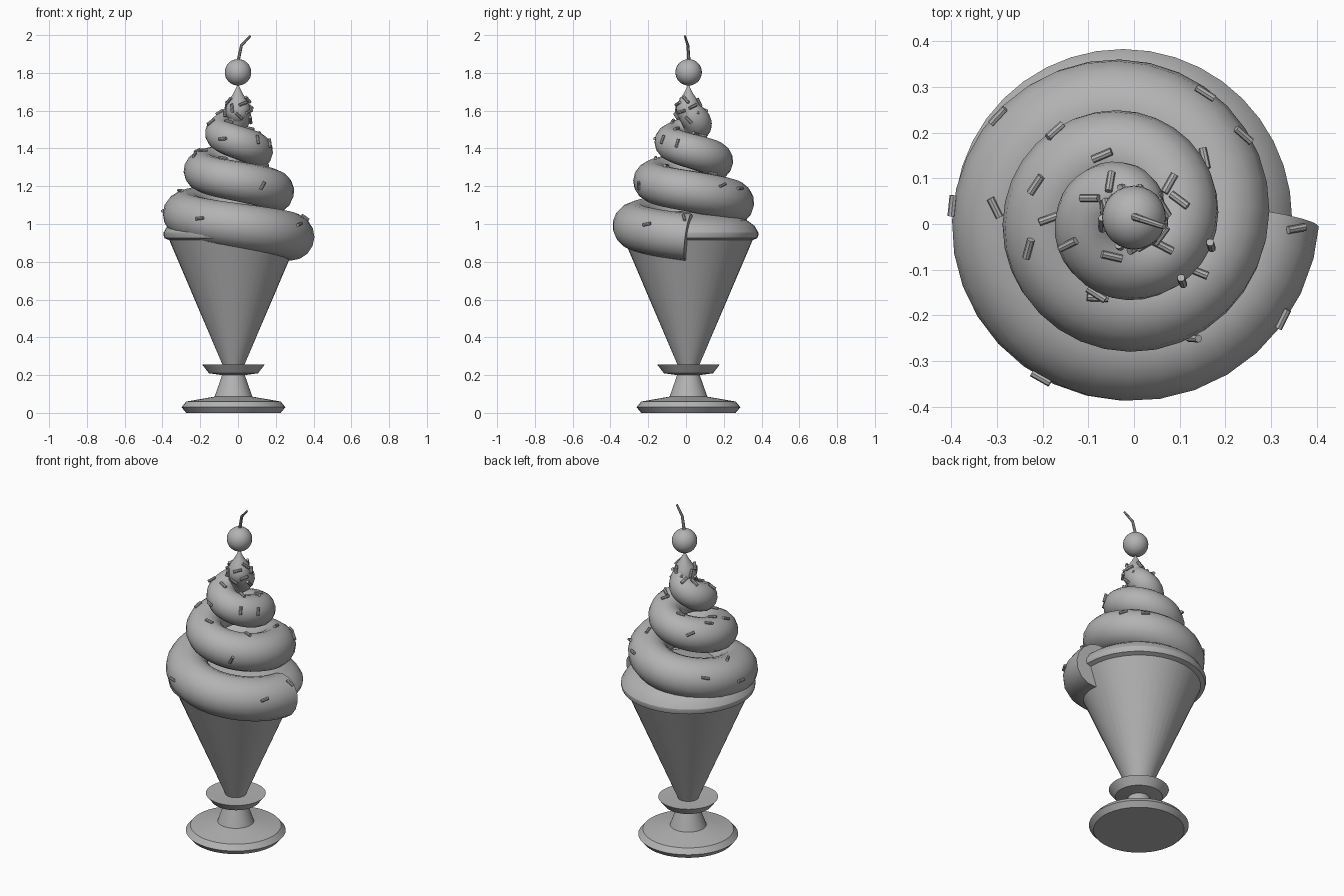
import bpy, bmesh, math, random
from mathutils import Vector, Quaternion
from mathutils.bvhtree import BVHTree

if "Cube" in bpy.data.objects:
    bpy.data.objects.remove(bpy.data.objects["Cube"])

random.seed(4)
CX, CY = -0.024, 0.013
grey = bpy.data.materials.new("plain_grey")
grey.diffuse_color = (0.45, 0.45, 0.45, 1)
grey.use_nodes = True
grey.node_tree.nodes["Principled BSDF"].inputs["Base Color"].default_value = grey.diffuse_color


def finish(ob, angle=40):
    ob.data.materials.clear()
    ob.data.materials.append(grey)
    bpy.ops.object.select_all(action='DESELECT')
    ob.select_set(True)
    bpy.context.view_layer.objects.active = ob
    bpy.ops.object.shade_smooth_by_angle(angle=math.radians(angle))
    return ob


def from_bmesh(name, bm, angle=40):
    bmesh.ops.recalc_face_normals(bm, faces=bm.faces)
    me = bpy.data.meshes.new(name)
    bm.to_mesh(me)
    bm.free()
    ob = bpy.data.objects.new(name, me)
    bpy.context.collection.objects.link(ob)
    return finish(ob, angle)


def lathe(name, profile, x=CX, y=CY, segs=40, angle=40):
    bm = bmesh.new()
    pts = [bm.verts.new((x + r, y, z)) for r, z in profile]
    edges = [bm.edges.new(p) for p in zip(pts, pts[1:])]
    bmesh.ops.spin(bm, geom=pts + edges, cent=(x, y, 0), axis=(0, 0, 1),
                   angle=math.tau, steps=segs)
    bmesh.ops.remove_doubles(bm, verts=bm.verts, dist=1e-4)
    return from_bmesh(name, bm, angle)


def tube(name, points, radii, sides):
    cu = bpy.data.curves.new(name, 'CURVE')
    cu.dimensions = '3D'
    cu.bevel_depth = 1
    cu.bevel_resolution = sides
    cu.use_fill_caps = True
    sp = cu.splines.new('POLY')
    sp.points.add(len(points) - 1)
    for p, co, r in zip(sp.points, points, radii):
        p.co = (*co, 1)
        p.radius = r
    ob = bpy.data.objects.new(name, cu)
    bpy.context.collection.objects.link(ob)
    bpy.ops.object.select_all(action='DESELECT')
    ob.select_set(True)
    bpy.context.view_layer.objects.active = ob
    bpy.ops.object.convert(target='MESH')
    return finish(bpy.context.view_layer.objects.active)


# Glass: foot, stem with collar, cone and rim
lathe("glass_foot", [(0, 0), (.25, 0), (.275, .03), (.25, .06), (.1, .086), (.06, .2),
                     (.13, .21), (.165, .255), (.05, .252), (0, .252)])
lathe("glass_cone", [(0, .25), (.056, .25), (.34, .915), (.365, .925), (.37, .94), (.37, .955),
                     (.355, .97)])
# Ice cream filling the glass top
lathe("ice_cream_fill", [(.37, .955), (.35, .99), (.31, 1.02), (.2, 1.06), (0, 1.07)])

# Swirl: turn, spiral radius, tube radius, height
KEYS = [(0, .305, .125, .93), (.5, .256, .118, 1.055), (1, .212, .109, 1.175),
        (1.5, .163, .1, 1.285), (2, .117, .091, 1.39), (2.5, .066, .082, 1.49),
        (2.75, .044, .077, 1.54), (2.97, .022, .066, 1.595)]


def swirl_at(t):
    for a, b in zip(KEYS, KEYS[1:]):
        if t <= b[0]:
            f = (t - a[0]) / (b[0] - a[0])
            break
    R, r, z = (a[i] + (b[i] - a[i]) * f for i in (1, 2, 3))
    ang = -math.tau * t
    return Vector((CX + R * math.cos(ang), CY + R * math.sin(ang), z)), r


N = 96
path = [swirl_at(2.97 * i / N) for i in range(N + 1)]
swirl = tube("ice_cream_swirl", [p for p, r in path], [r for p, r in path], 6)
tip = lathe("swirl_tip", [(0, 1.525), (.045, 1.545), (.066, 1.585), (.064, 1.62), (.05, 1.655),
                          (.025, 1.69), (.01, 1.72), (0, 1.745)], x=0, segs=24, angle=60)

# Cherry and stalk
bm = bmesh.new()
bmesh.ops.create_uvsphere(bm, u_segments=24, v_segments=16, radius=.07)
bmesh.ops.translate(bm, verts=bm.verts, vec=(0, .014, 1.803))
from_bmesh("cherry", bm)
tube("cherry_stalk", [(0, .016, 1.86), (.018, .01, 1.945), (.066, -.006, 1.996)],
     [.009, .008, .006], 2)

# Sprinkles: short rods laid on the nearest ice cream surface
spots = [(-.4, .04, 1.07), (-.315, .25, 1.14), (-.305, .035, 1.18), (-.23, -.055, 1.37),
         (-.21, .085, 1.38), (-.18, .215, 1.36), (-.145, -.045, 1.54), (-.085, -.16, 1.45),
         (-.09, .055, 1.58), (-.05, .09, 1.6), (.1, .05, 1.47), (.11, -.13, 1.45),
         (.175, -.05, 1.43), (.135, -.26, 1.2), (.165, .3, 1.2), (.255, .205, 1.22),
         (.36, -.01, 1.04), (.33, -.21, 1.0), (-.205, -.34, 1.03), (.08, -.25, .82)]
for i in range(8):      # in the grooves between turns
    p, r = swirl_at(.9 + i * .2)
    spots.append((p.x, p.y, p.z + r))
for i in range(14):     # clustered round the tip
    a = i * 2.4
    spots.append((.07 * math.cos(a), CY + .07 * math.sin(a), 1.55 + i * .009))

bm = bmesh.new()
for ob in (swirl, tip):
    bm.from_mesh(ob.data)
tree = BVHTree.FromBMesh(bm)
bm.free()

bm = bmesh.new()
for s in spots:
    co, normal, _, _ = tree.find_nearest(Vector(s))
    flat = normal.orthogonal()
    flat.rotate(Quaternion(normal, random.uniform(0, math.pi)))
    m = flat.to_track_quat('Z', 'Y').to_matrix().to_4x4()
    m.translation = co + normal * .005
    bmesh.ops.create_cone(bm, cap_ends=True, segments=8, radius1=.0085, radius2=.0085,
                          depth=.046, matrix=m)
from_bmesh("sprinkles", bm)
